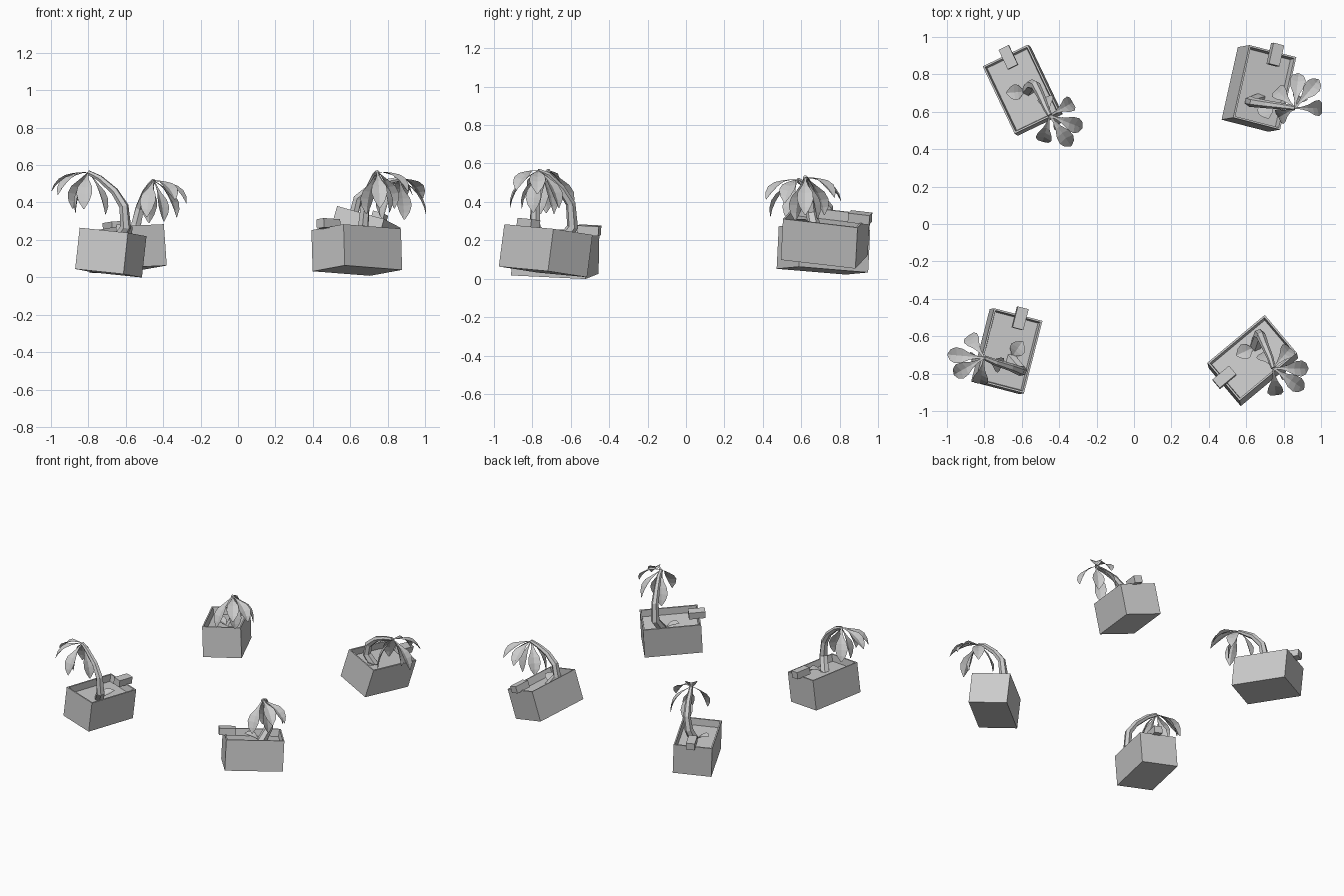
import bpy, bmesh, math
from mathutils import Vector, Matrix, Quaternion

if "Cube" in bpy.data.objects:
    bpy.data.objects.remove(bpy.data.objects["Cube"])

W, L, H = 0.268, 0.40, 0.222      # planter width, length, height


def finish(bm, name, mat=None):
    bmesh.ops.recalc_face_normals(bm, faces=bm.faces)
    me = bpy.data.meshes.new(name)
    bm.to_mesh(me)
    bm.free()
    ob = bpy.data.objects.new(name, me)
    bpy.context.collection.objects.link(ob)
    if mat:
        ob.matrix_world = mat
    return ob


def box(size, centre=(0, 0, 0)):
    bm = bmesh.new()
    bmesh.ops.create_cube(bm, size=1, matrix=Matrix.Translation(centre) @ Matrix.Diagonal((*size, 1)))
    return bm


# open planter: rim, slightly sloping inner walls, soil floor
def planter(name, mat):
    bm = box((W, L, H))
    top = max(bm.faces, key=lambda f: f.calc_center_median().z)
    bmesh.ops.inset_region(bm, faces=[top], thickness=0.014)
    bmesh.ops.inset_region(bm, faces=[top], thickness=0.008)
    for v in top.verts:
        v.co.z -= 0.05
    finish(bm, name, mat)


# tapered low-poly stem swept along a path
def stem(name, path, r0=0.034, r1=0.013, sides=6):
    bm = bmesh.new()
    pts = [Vector(p) for p in path]
    side = (pts[-1] - pts[1]).cross(Vector((0, 0, 1))).normalized()
    rings = []
    for i, p in enumerate(pts):
        t = (pts[min(i + 1, len(pts) - 1)] - pts[max(i - 1, 0)]).normalized()
        u = (side - t * side.dot(t)).normalized()
        v = t.cross(u)
        r = r0 + (r1 - r0) * i / (len(pts) - 1)
        rings.append([bm.verts.new(p + r * (u * math.cos(a) + v * math.sin(a)))
                      for a in [k * math.tau / sides for k in range(sides)]])
    for a, b in zip(rings, rings[1:]):
        for k in range(sides):
            n = (k + 1) % sides
            bm.faces.new((a[k], a[n], b[n], b[k]))
    bm.faces.new(rings[0])
    bm.faces.new(rings[-1])
    finish(bm, name)


# drooping folded leaf: narrow stalk then a broad blade
def leaf(name, root, az, length, p0, p1):
    bm = bmesh.new()
    a = math.radians(az)
    out, side = Vector((math.cos(a), math.sin(a), 0)), Vector((-math.sin(a), math.cos(a), 0))
    widths = [0.005, 0.007, 0.018, 0.038, 0.043, 0.030, 0.003]
    pos, n = Vector(root), len(widths) - 1
    rows = []
    for i, w in enumerate(widths):
        p = math.radians(p0 + (p1 - p0) * i / n)
        up = Vector((0, 0, math.cos(p))) - out * math.sin(p)
        rows.append([bm.verts.new(pos + side * w * s + up * abs(s) * w * 0.3) for s in (-1, 0, 1)])
        pos = pos + (out * math.cos(p) + Vector((0, 0, math.sin(p)))) * length / n
    for r, q in zip(rows, rows[1:]):
        for k in (0, 1):
            bm.faces.new((r[k], r[k + 1], q[k + 1], q[k]))
    finish(bm, name)


# leaf pattern: stem point, angle from lean, length, starting pitch, final pitch
LEAVES = [(-1, 0, 0.235, 0, -65), (-1, 34, 0.235, -5, -72), (-1, -50, 0.25, -30, -85),
          (-1, 85, 0.25, -30, -88), (-1, 160, 0.25, -50, -88), (-1, 15, 0.23, -60, -90),
          (0, -120, 0.13, 45, 0)]

# planter centre, yaw, up direction, first leaf angle, stem path
POTS = {
    "back_left": ((-0.595, 0.715, 0.153), 25.5, (-0.07, 0.05, 1), -55,
                  [(-0.57, 0.71, 0.19), (-0.545, 0.745, 0.28), (-0.525, 0.74, 0.37),
                   (-0.495, 0.68, 0.45), (-0.47, 0.62, 0.49), (-0.45, 0.58, 0.515)]),
    "back_right": ((0.668, 0.725, 0.217), -13.5, (0.28, 0.05, 0.96), 50,
                   [(0.68, 0.67, 0.25), (0.62, 0.655, 0.34), (0.64, 0.65, 0.42),
                    (0.71, 0.64, 0.48), (0.79, 0.63, 0.51), (0.86, 0.62, 0.525)]),
    "front_left": ((-0.68, -0.68, 0.132), -14.5, (0.11, 0.02, 1), 175,
                   [(-0.66, -0.72, 0.17), (-0.60, -0.785, 0.27), (-0.61, -0.785, 0.38),
                    (-0.66, -0.765, 0.46), (-0.74, -0.74, 0.53), (-0.8, -0.715, 0.56)]),
    "front_right": ((0.635, -0.73, 0.146), 130, (-0.03, 0.13, 1), -35,
                    [(0.65, -0.655, 0.18), (0.67, -0.59, 0.27), (0.68, -0.60, 0.39),
                     (0.70, -0.65, 0.47), (0.73, -0.72, 0.54), (0.745, -0.77, 0.562)]),
}

for key, (centre, yaw, up, lean, path) in POTS.items():
    tilt = Vector((0, 0, 1)).rotation_difference(Vector(up).normalized())
    rot = tilt @ Quaternion((0, 0, 1), math.radians(yaw))
    mat = Matrix.Translation(centre) @ rot.to_matrix().to_4x4()
    planter(key + "_planter", mat)
    # block resting on the end wall
    finish(box((0.060, 0.115, 0.050), (0.012, L / 2 - 0.018, H / 2 + 0.020)), key + "_block", mat)
    stem(key + "_stem", path)
    for i, (at, da, ln, p0, p1) in enumerate(LEAVES):
        leaf(f"{key}_leaf_{i}", path[at], lean + da, ln, p0, p1)
